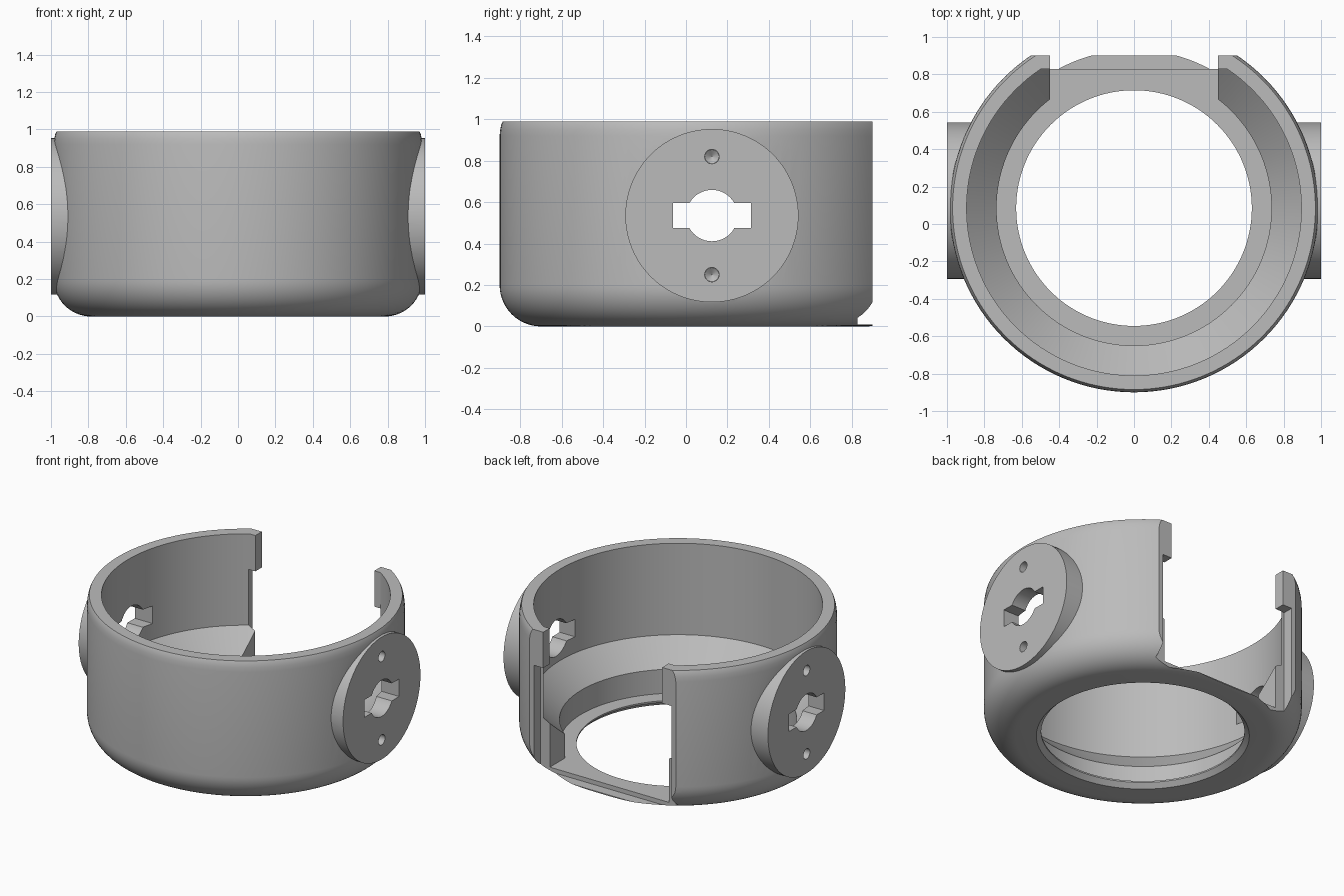
import bpy, bmesh, math
from mathutils import Matrix, Vector

cube = bpy.data.objects.get("Cube")
if cube:
    bpy.data.objects.remove(cube, do_unlink=True)

CY = 0.085                 # ring axis position along y
BOSS = (0.125, 0.535)      # boss centre (y, z)
SEG = 128

grey = bpy.data.materials.new("plain grey")
grey.use_nodes = True
grey.diffuse_color = (0.5, 0.5, 0.5, 1)
grey.node_tree.nodes["Principled BSDF"].inputs["Base Color"].default_value = (0.5, 0.5, 0.5, 1)


def finish(bm, name):
    bmesh.ops.recalc_face_normals(bm, faces=bm.faces)
    me = bpy.data.meshes.new(name)
    bm.to_mesh(me)
    bm.free()
    me.materials.append(grey)
    ob = bpy.data.objects.new(name, me)
    bpy.context.collection.objects.link(ob)
    return ob


def lathe(name, profile):
    """Solid of revolution about the ring axis, capped at both ends."""
    bm = bmesh.new()
    rings = [[bm.verts.new((r * math.cos(2 * math.pi * i / SEG),
                            CY + r * math.sin(2 * math.pi * i / SEG), z))
              for i in range(SEG)] for r, z in profile]
    for a, b in zip(rings, rings[1:]):
        for i in range(SEG):
            j = (i + 1) % SEG
            bm.faces.new((a[i], a[j], b[j], b[i]))
    bm.faces.new(rings[0])
    bm.faces.new(rings[-1])
    return finish(bm, name)


def box(name, low, high):
    low, high = Vector(low), Vector(high)
    bm = bmesh.new()
    bmesh.ops.create_cube(bm, size=1, matrix=Matrix.Translation((low + high) / 2)
                          @ Matrix.Diagonal((*(high - low), 1)))
    return finish(bm, name)


def rod(name, x0, x1, y, z, radius, tip=None, segments=96):
    """Cylinder or cone along x."""
    bm = bmesh.new()
    bmesh.ops.create_cone(bm, cap_ends=True, segments=segments, radius1=radius,
                          radius2=radius if tip is None else tip, depth=abs(x1 - x0),
                          matrix=Matrix.Translation(((x0 + x1) / 2, y, z))
                          @ Matrix.Rotation(math.copysign(math.pi / 2, x1 - x0), 4, 'Y'))
    return finish(bm, name)


def combine(target, tool, operation):
    mod = target.modifiers.new(operation.title(), 'BOOLEAN')
    mod.object, mod.operation, mod.solver = tool, operation, 'EXACT'
    bpy.context.view_layer.objects.active = target
    bpy.ops.object.modifier_apply(modifier=mod.name)
    bpy.data.objects.remove(tool, do_unlink=True)


# Outer shell with a rounded lower edge and a softened rim
FILLET, R, TOP = 0.2, 0.985, 0.99
steps = 14
outer = [(R - FILLET + FILLET * math.sin(a), FILLET - FILLET * math.cos(a))
         for a in (math.pi / 2 * i / steps for i in range(steps + 1))]
outer += [(R, 0.92), (0.982, 0.95), (0.977, 0.975), (0.97, TOP)]
housing = lathe("ring_housing", outer)

# Round side bosses
for side in (-1, 1):
    combine(housing, rod("side_boss", side * 0.8, side, *BOSS, 0.418), 'UNION')

# Stepped cavity: chamfered floor hole, ledge, cone and straight wall
combine(housing, lathe("cavity", [(0.67, -0.01), (0.63, 0.03), (0.63, 0.04), (0.735, 0.04),
                                  (0.735, 0.205), (0.895, 0.365), (0.895, 1.1)]), 'DIFFERENCE')

# Back opening with retaining tabs at the top
combine(housing, box("opening", (-0.45, 0.3, 0.04), (0.45, 1.3, 1.2)), 'DIFFERENCE')
for side in (-1, 1):
    xs = sorted((side * 0.45, side * 0.53))
    combine(housing, box("tab", (xs[0], 0.83, 0.6), (xs[1], 0.91, TOP)), 'UNION')

# Panel slot behind the tabs and flat trim of the back
combine(housing, box("panel_slot", (-0.52, 0.828, 0.01), (0.52, 1.3, 0.745)), 'DIFFERENCE')
combine(housing, box("sill_slot", (-0.45, 0.828, 0.01), (0.45, 1.3, 1.2)), 'DIFFERENCE')
combine(housing, box("back_trim", (-1.5, 0.9, -0.5), (1.5, 1.5, 1.5)), 'DIFFERENCE')

# Keyed shaft holes and small blind screw holes in each boss
y, z = BOSS
for side in (-1, 1):
    combine(housing, rod("shaft_hole", side * 0.6, side * 1.2, y, z, 0.124, segments=48), 'DIFFERENCE')
    xs = sorted((side * 0.6, side * 1.2))
    combine(housing, box("key_slot", (xs[0], y - 0.188, z - 0.06),
                         (xs[1], y + 0.188, z + 0.06)), 'DIFFERENCE')
    for dz in (-0.285, 0.285):
        combine(housing, rod("screw_hole", side * 1.01, side * 0.95, y, z + dz, 0.035, segments=24), 'DIFFERENCE')
        combine(housing, rod("screw_tip", side * 0.951, side * 0.925, y, z + dz, 0.035, 0.001, 24), 'DIFFERENCE')

# Smooth curved walls, crisp edges
bpy.ops.object.select_all(action='DESELECT')
housing.select_set(True)
bpy.context.view_layer.objects.active = housing
bpy.ops.object.shade_smooth_by_angle(angle=math.radians(25))
